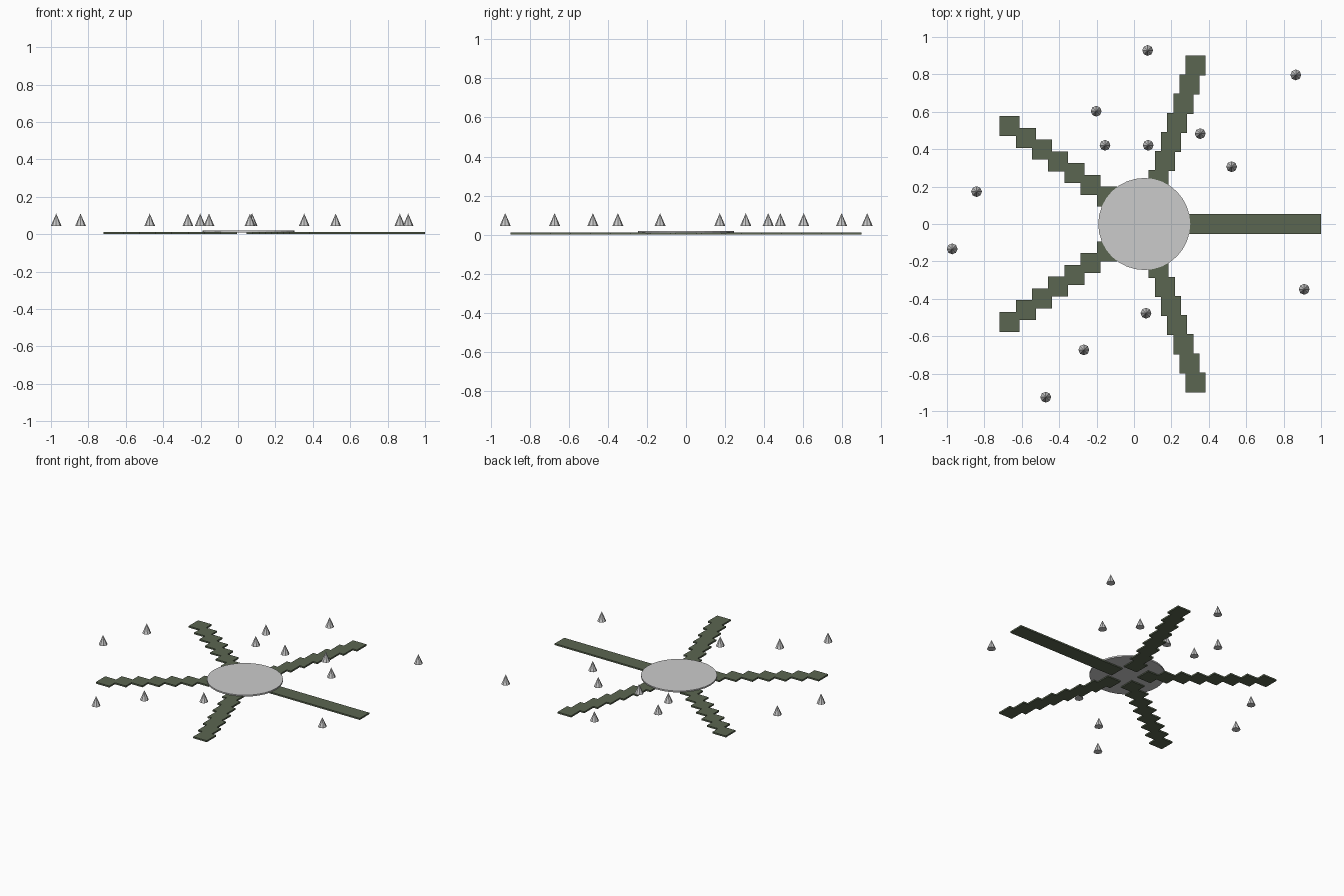
import bpy, math

if "Cube" in bpy.data.objects:
    bpy.data.objects.remove(bpy.data.objects["Cube"])

CX = 0.055      # hub centre
TILE = 0.107    # path tile size

green = bpy.data.materials.new("path_green")
green.diffuse_color = (0.105, 0.133, 0.082, 1)
green.use_nodes = True
green.node_tree.nodes["Principled BSDF"].inputs["Base Color"].default_value = green.diffuse_color


def box(name, loc, size):
    bpy.ops.mesh.primitive_cube_add(size=1, location=loc)
    o = bpy.context.object
    o.name = name
    o.scale = size
    o.data.materials.append(green)


# Central round plaza
bpy.ops.mesh.primitive_cylinder_add(vertices=32, radius=0.246, depth=0.0107,
                                    location=(CX, 0, 0.0135))
bpy.context.object.name = "plaza"

# Five radiating paths of axis-aligned square tiles
for arm in range(5):
    a = math.radians(72 * arm)
    for i in range(8):
        r = 0.141 + TILE * i
        box(f"path_{arm}_tile_{i}",
            (CX + r * math.cos(a), r * math.sin(a), 0.0055),
            (TILE, TILE, 0.011))

# Scattered small cone trees
trees = [(0.073, 0.928), (0.865, 0.797), (-0.202, 0.603), (-0.155, 0.421),
         (0.076, 0.421), (0.354, 0.483), (0.522, 0.306), (-0.842, 0.173),
         (-0.972, -0.133), (0.91, -0.349), (0.064, -0.477),
         (-0.268, -0.673), (-0.472, -0.926)]
for n, (x, y) in enumerate(trees):
    bpy.ops.mesh.primitive_cone_add(vertices=8, radius1=0.029, radius2=0,
                                    depth=0.067, location=(x, y, 0.0765))
    bpy.context.object.name = f"tree_{n}"
